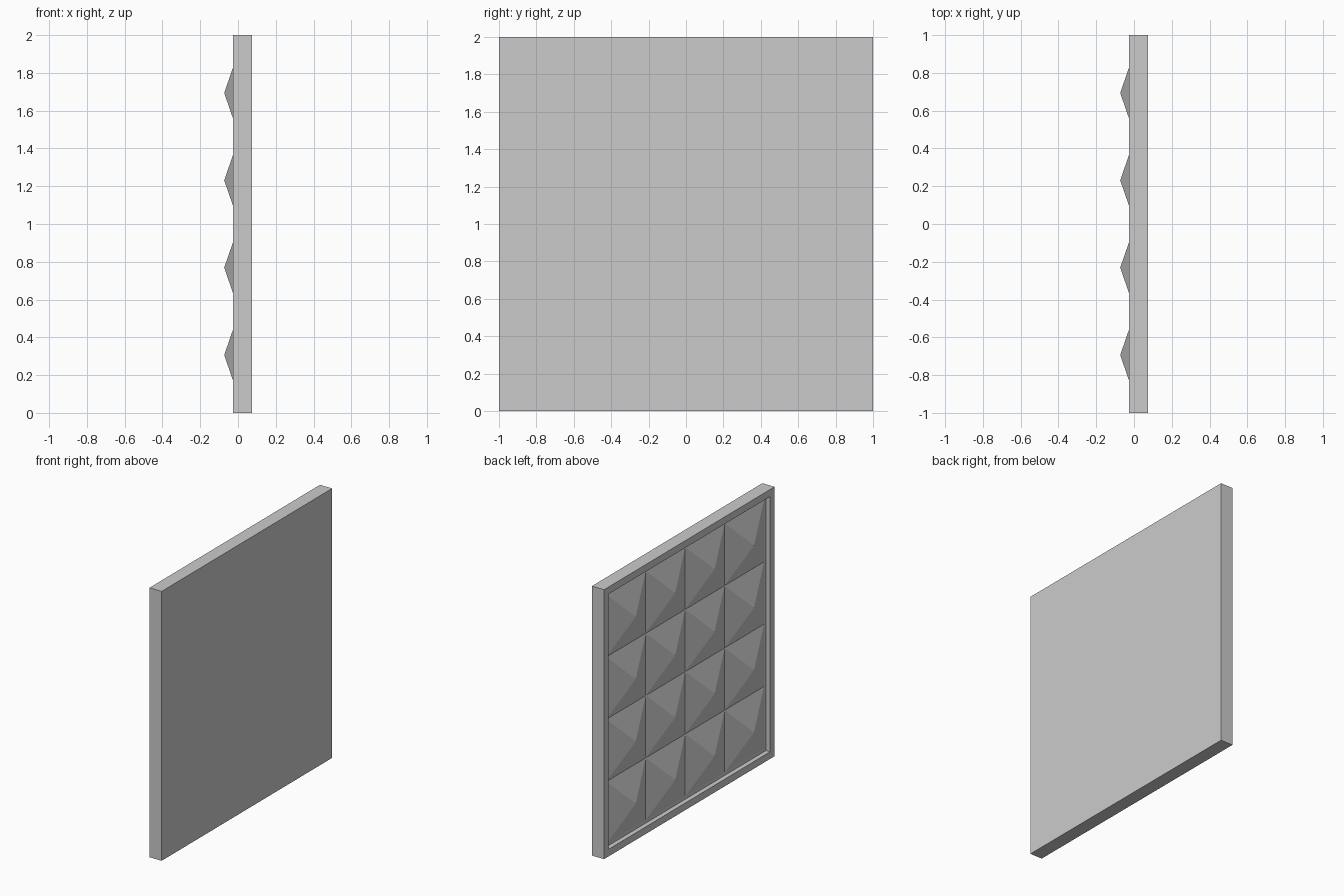
import bpy, bmesh

if "Cube" in bpy.data.objects:
    bpy.data.objects.remove(bpy.data.objects["Cube"])

FRONT, BACK = -0.027, 0.073     # frame face and flat rear
FLOOR, APEX = 0.007, -0.073     # recess floor and stud tips
INNER = 0.947                   # half width of the opening
CELL = 0.4625                   # stud size and spacing


def make_object(name, bm):
    bmesh.ops.recalc_face_normals(bm, faces=bm.faces)
    mesh = bpy.data.meshes.new(name)
    bm.to_mesh(mesh)
    bm.free()
    obj = bpy.data.objects.new(name, mesh)
    bpy.context.collection.objects.link(obj)
    return obj


def square(bm, x, half, y=0.0, z=1.0):
    corners = [(-1, -1), (1, -1), (1, 1), (-1, 1)]
    return [bm.verts.new((x, y + a * half, z + b * half)) for a, b in corners]


def bridge(bm, a, b):
    for i in range(4):
        j = (i + 1) % 4
        bm.faces.new((a[i], a[j], b[j], b[i]))


# Square panel with a raised rim around a shallow recess
bm = bmesh.new()
loops = [square(bm, x, h) for x, h in
         [(BACK, 1), (FRONT, 1), (FRONT, INNER), (FLOOR, INNER)]]
for a, b in zip(loops, loops[1:]):
    bridge(bm, a, b)
bm.faces.new(loops[0])
bm.faces.new(loops[-1])
make_object("panel_frame", bm)

# Four by four grid of pyramid studs
bm = bmesh.new()
for row in range(4):
    for col in range(4):
        y, z = (col - 1.5) * CELL, 1 + (row - 1.5) * CELL
        base = square(bm, FLOOR, CELL / 2, y, z)
        tip = bm.verts.new((APEX, y, z))
        for i in range(4):
            bm.faces.new((base[i], base[(i + 1) % 4], tip))
make_object("pyramid_studs", bm)
